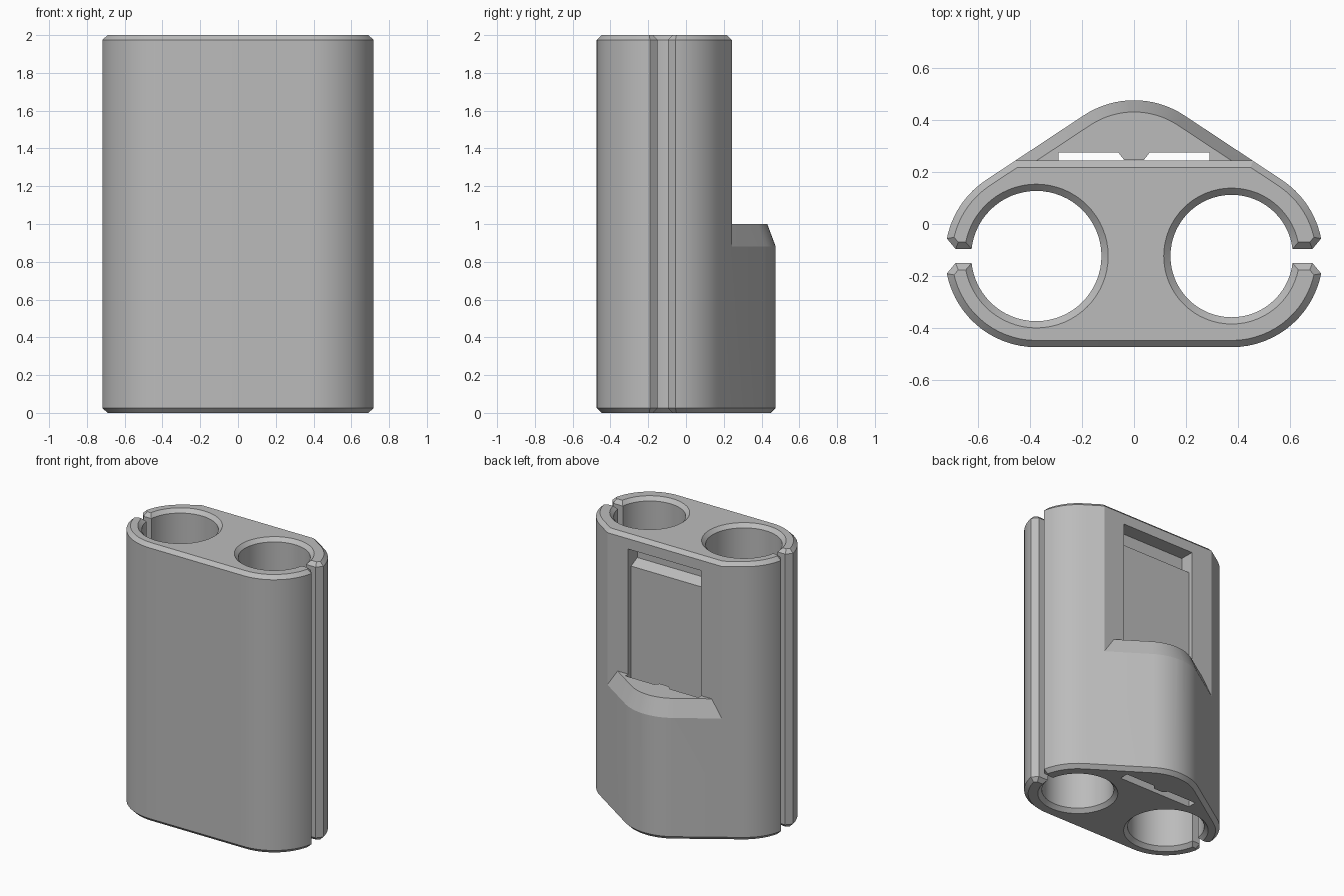
import bpy
import bmesh
from math import sin, cos, pi, atan2

if "Cube" in bpy.data.objects:
    bpy.data.objects.remove(bpy.data.objects["Cube"])

TUBE_X, TUBE_Y, BACK_Y = 0.375, -0.123, 0.125
OUTER_R, BEVEL = 0.35, 0.026


def loft(name, rings):
    """Closed solid through rings of matching point count."""
    bm = bmesh.new()
    loops = [[bm.verts.new(p) for p in ring] for ring in rings]
    n = len(loops[0])
    for low, high in zip(loops, loops[1:]):
        for i in range(n):
            j = (i + 1) % n
            bm.faces.new((low[i], low[j], high[j], high[i]))
    bm.faces.new(loops[0][::-1])
    bm.faces.new(loops[-1])
    bmesh.ops.recalc_face_normals(bm, faces=bm.faces)
    mesh = bpy.data.meshes.new(name)
    bm.to_mesh(mesh)
    bm.free()
    obj = bpy.data.objects.new(name, mesh)
    bpy.context.collection.objects.link(obj)
    return obj


def arc(cx, cy, r, start, end, steps):
    return [(cx + r * cos(start + (end - start) * i / steps),
             cy + r * sin(start + (end - start) * i / steps)) for i in range(steps + 1)]


def hull(r):
    """Rounded triangle wrapping two front tubes and one back circle."""
    tilt = atan2(TUBE_X, BACK_Y - TUBE_Y)
    side = pi / 2 - tilt
    side = pi / 2 - atan2(BACK_Y - TUBE_Y, TUBE_X)
    return (arc(TUBE_X, TUBE_Y, r, -pi / 2, side, 28)
            + arc(0, BACK_Y, r, side, pi - side, 16)
            + arc(-TUBE_X, TUBE_Y, r, pi - side, 3 * pi / 2, 28))


def at(points, z):
    return [(x, y, z) for x, y in points]


def side_prism(name, half, profile):
    """Extrude a y-z profile along x."""
    return loft(name, [[(x, y, z) for y, z in profile] for x in (-half, half)])


def through(name, shape):
    """Full-height cutter whose shape widens at both rims."""
    over = 0.02
    steps = [(-over, BEVEL + over), (BEVEL, 0), (2 - BEVEL, 0), (2 + over, BEVEL + over)]
    return loft(name, [at(shape(grow), z) for z, grow in steps])


def subtract(target, cutter):
    cutter.hide_render = True
    mod = target.modifiers.new("cut", 'BOOLEAN')
    mod.operation = 'DIFFERENCE'
    mod.solver = 'EXACT'
    mod.object = cutter
    bpy.context.view_layer.objects.active = target
    bpy.ops.object.modifier_apply(modifier=mod.name)
    bpy.data.objects.remove(cutter)


# Main body with bevelled top and bottom
body = loft("holder_body", [at(hull(OUTER_R - inset), z) for z, inset in
                            ((0, BEVEL), (BEVEL, 0), (2 - BEVEL, 0), (2, BEVEL))])

# Flat upper back, leaving the lower pocket with its sloped rim
back_y = 0.243
upper_cut = side_prism("upper_back_cut", 0.9, [
    (back_y, 0.85), (0.7, 0.85), (0.7, 2.1), (back_y - BEVEL - 0.1, 2.1),
    (back_y, 2 - BEVEL)])
pocket = loft("pocket_rim", [at(hull(OUTER_R + g), z) for z, g in ((0.76, 0.045), (1, -0.045))])
subtract(upper_cut, pocket)
subtract(body, upper_cut)

# Two tube holes, the left one slightly narrower
for side, radius in ((-1, 0.25), (1, 0.235)):
    subtract(body, through("tube_hole", lambda g: arc(
        side * TUBE_X, TUBE_Y, radius + g, 0, 2 * pi * 63 / 64, 63)))

# Side slits that flare outward
for side in (-1, 1):
    def slit(g):
        half = [(0.45, 0.027 + g), (0.685 - g * 0.4, 0.027 + g), (0.785 - g * 0.4, 0.147 + g)]
        points = half + [(x, -y) for x, y in reversed(half)]
        return [(side * x, TUBE_Y + y) for x, y in points]
    subtract(body, through("side_slit", slit))

# Clip channel in the back, deeper catch at its top and a rib in the pocket
channel = side_prism("clip_channel", 0.29, [
    (0.275, -0.1), (0.275, 1.9), (0.14, 1.9), (0.14, 1.8), (0.21, 1.765), (0.21, -0.1)])
rib = [(-0.038, 0.246), (0.038, 0.246), (0.08, 0.3), (-0.08, 0.3)]
subtract(channel, loft("pocket_rib", [at(rib, -0.2), at(rib, 1.2)]))
subtract(body, channel)

# Plain grey material
grey = bpy.data.materials.new("plain grey")
grey.use_nodes = True
colour = (0.5, 0.5, 0.5, 1)
grey.diffuse_color = colour
grey.node_tree.nodes["Principled BSDF"].inputs["Base Color"].default_value = colour
body.data.materials.clear()
body.data.materials.append(grey)
for face in body.data.polygons:
    face.material_index = 0

# Smooth curved walls, crisp bevels
bpy.ops.object.select_all(action='DESELECT')
body.select_set(True)
bpy.context.view_layer.objects.active = body
bpy.ops.object.shade_smooth_by_angle(angle=pi / 9)
